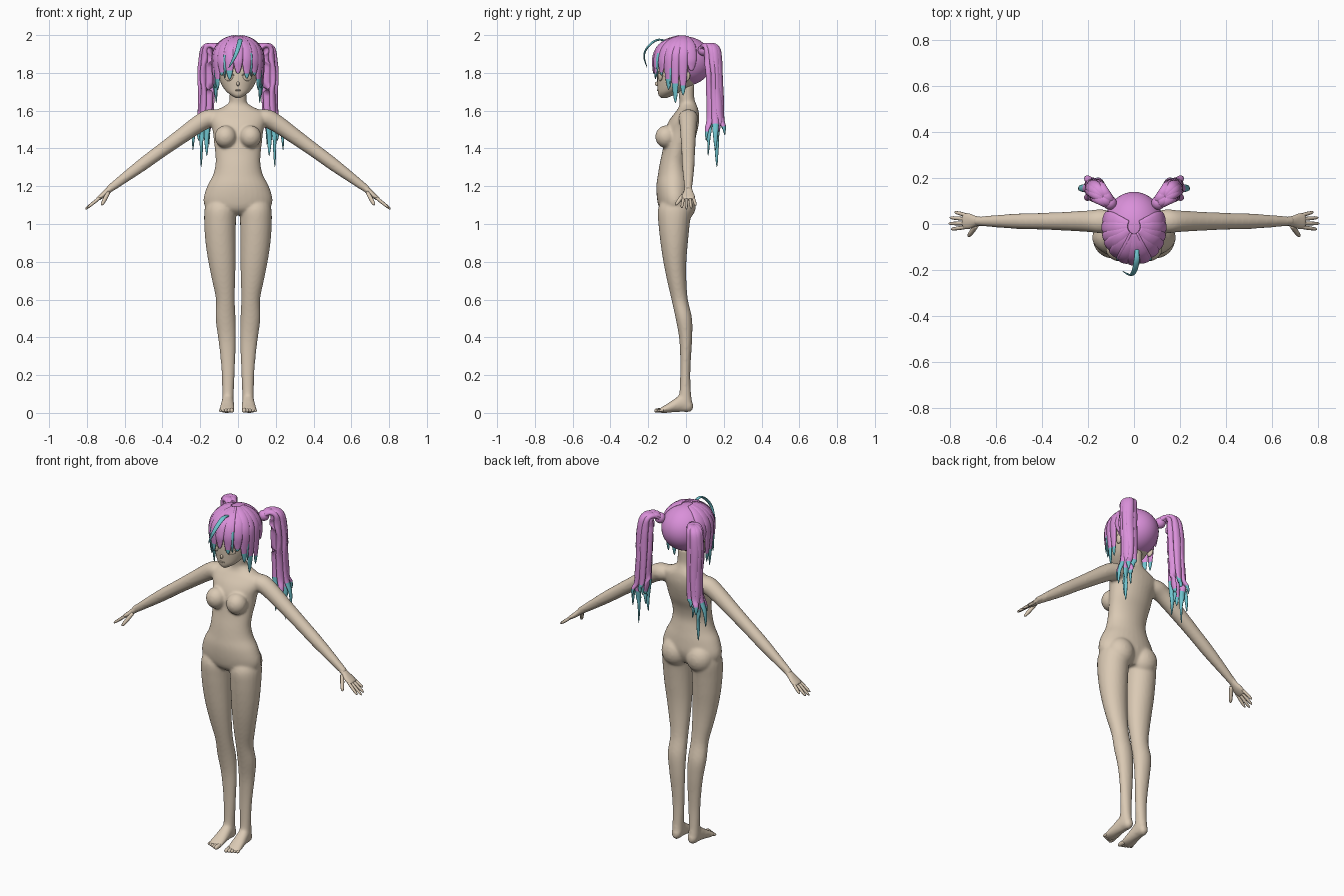
import bpy, bmesh, math
from mathutils import Vector, Matrix

if "Cube" in bpy.data.objects:
    bpy.data.objects.remove(bpy.data.objects["Cube"])


def material(name, rgb):
    m = bpy.data.materials.new(name)
    m.diffuse_color = (*rgb, 1)
    m.use_nodes = True
    m.node_tree.nodes["Principled BSDF"].inputs["Base Color"].default_value = m.diffuse_color
    return m


SKIN = material("skin beige", (0.70, 0.585, 0.455))
PINK = material("hair pink", (0.70, 0.28, 0.70))
TEAL = material("hair teal", (0.16, 0.55, 0.62))


def finish(name, bm, mats):
    bmesh.ops.recalc_face_normals(bm, faces=bm.faces[:])
    for f in bm.faces:
        f.smooth = True
    me = bpy.data.meshes.new(name)
    bm.to_mesh(me)
    bm.free()
    for m in mats:
        me.materials.append(m)
    ob = bpy.data.objects.new(name, me)
    bpy.context.collection.objects.link(ob)
    return ob


def spline(keys, steps):
    """Smooth interpolation through tuples of any length."""
    out, n = [], len(keys)
    for i in range(n - 1):
        a, b, c, d = keys[max(i - 1, 0)], keys[i], keys[i + 1], keys[min(i + 2, n - 1)]
        for j in range(steps):
            t = j / steps
            out.append(tuple(0.5 * (2 * q + (r - p) * t + (2 * p - 5 * q + 4 * r - s) * t * t
                                    + (3 * q - p - 3 * r + s) * t ** 3)
                             for p, q, r, s in zip(a, b, c, d)))
    return out + [tuple(keys[-1])]


def loft(bm, rings, n=20, steps=4):
    """Rings are (centre xyz, half-axis u xyz, half-axis v xyz)."""
    loops, faces = [], []
    for k in spline(rings, steps):
        c, u, v = Vector(k[:3]), Vector(k[3:6]), Vector(k[6:9])
        loops.append([bm.verts.new(c + u * math.cos(2 * math.pi * i / n) + v * math.sin(2 * math.pi * i / n))
                      for i in range(n)])
    for a, b in zip(loops, loops[1:]):
        for i in range(n):
            j = (i + 1) % n
            faces.append(bm.faces.new((a[i], a[j], b[j], b[i])))
    faces += [bm.faces.new(loops[0]), bm.faces.new(loops[-1])]
    return faces


def upright(rows, s=1):
    """Rows are z, centre x, half width, front y, back y."""
    return [(s * x, (f + b) / 2, z, w, 0, 0, 0, (b - f) / 2, 0) for z, x, w, f, b in rows]


def ball(bm, c, r, rot=0, seg=20):
    m = Matrix.Translation(c) @ Matrix.Rotation(rot, 4, 'Z') @ Matrix.Diagonal((*r, 1))
    bmesh.ops.create_uvsphere(bm, u_segments=seg, v_segments=seg // 2 + 2, radius=1, matrix=m)


def digit(bm, a, b, r):
    """Rounded finger or toe from a to b."""
    a, b = Vector(a), Vector(b)
    t = (b - a).normalized()
    u = t.cross(Vector((0, 0, 1))).normalized()
    v = t.cross(u)
    loft(bm, [(*a.lerp(b, k), *(u * r * q), *(v * r * q))
              for k, q in ((0, .9), (.4, 1), (.8, .85), (.95, .55), (1, .1))], 8, 2)


# Body: torso, legs, feet and arms fused into one smooth skin
bm = bmesh.new()
loft(bm, upright([
    (1.05, 0, .10, -.11, 0), (1.08, 0, .165, -.14, .02), (1.13, 0, .183, -.153, .035), (1.20, 0, .163, -.157, .03),
    (1.26, 0, .132, -.149, .02), (1.32, 0, .119, -.139, .012), (1.38, 0, .121, -.126, .022),
    (1.44, 0, .128, -.117, .045), (1.50, 0, .135, -.11, .062), (1.55, 0, .15, -.088, .07),
    (1.59, 0, .145, -.058, .068), (1.615, 0, .09, -.04, .062), (1.64, 0, .05, -.034, .052),
    (1.67, 0, .045, -.037, .044), (1.74, 0, .044, -.045, .045)]), 32)
for s in (-1, 1):
    ball(bm, (s * .066, -.105, 1.462), (.058, .058, .06))
    ball(bm, (s * .08, -.02, 1.10), (.08, .073, .085))
    loft(bm, upright([
        (1.14, .088, .07, -.12, .02), (1.08, .093, .084, -.148, .03), (1.0, .095, .084, -.146, .02),
        (.9, .092, .080, -.135, .01), (.8, .085, .072, -.12, .002), (.7, .076, .061, -.1, .002),
        (.6, .067, .050, -.077, .01), (.5, .066, .053, -.055, .032), (.4, .059, .047, -.037, .033),
        (.3, .054, .040, -.031, .027), (.2, .052, .034, -.031, .023), (.1, .053, .031, -.036, .027),
        (.05, .053, .031, -.05, .034), (.02, .053, .026, -.05, .03)], s), 24)
    # foot: y, half width, bottom, top
    loft(bm, [(s * (.053 - .05 * y), y, (lo + hi) / 2, w, 0, 0, 0, 0, (hi - lo) / 2) for y, w, lo, hi in (
        (.037, .012, .02, .05), (.02, .027, .005, .075), (-.02, .032, .005, .1), (-.06, .036, .004, .075),
        (-.10, .040, 0, .048), (-.13, .040, 0, .03), (-.145, .03, .003, .02))], 20)
    # arm: x, z, radius
    loft(bm, [(s * x, .012, z, s * .59 * r, 0, .81 * r, 0, r, 0) for x, z, r in (
        (.09, 1.575, .04), (.14, 1.562, .052), (.20, 1.535, .047), (.32, 1.45, .040), (.42, 1.378, .036),
        (.50, 1.319, .034), (.60, 1.245, .027), (.67, 1.193, .021), (.69, 1.178, .02))], 20)
body = finish("body", bm, [SKIN])
rm = body.modifiers.new("fuse", 'REMESH')
rm.mode, rm.voxel_size, rm.use_smooth_shade = 'VOXEL', .007, True
sm = body.modifiers.new("soften", 'SMOOTH')
sm.factor, sm.iterations = .5, 8
bpy.context.view_layer.objects.active = body
body.select_set(True)
for m in ("fuse", "soften"):
    bpy.ops.object.modifier_apply(modifier=m)

# Hands and toes
for s, side in ((-1, "left"), (1, "right")):
    bm = bmesh.new()
    loft(bm, [(s * x, y, z, s * .59 * t, 0, .81 * t, 0, w, 0) for x, y, z, w, t in (
        (.665, .012, 1.197, .019, .018), (.69, .012, 1.175, .023, .016), (.715, .012, 1.153, .033, .014),
        (.738, .013, 1.136, .034, .011), (.745, .013, 1.131, .028, .007))], 16)
    for y0, y1, x, z in ((.038, .052, .782, 1.098), (.021, .028, .803, 1.083),
                         (.003, .002, .808, 1.078), (-.013, -.023, .797, 1.086)):
        digit(bm, (s * .728, y0, 1.142), (s * x, y1, z), .0085)
    digit(bm, (s * .685, -.005, 1.168), (s * .722, -.055, 1.10), .011)
    finish(side + "_hand", bm, [SKIN])
    bm = bmesh.new()
    for i in range(5):
        x, r = .033 + .0145 * i, .0125 - .0012 * i
        digit(bm, (s * x, -.12, .015), (s * (x + .001 * i), -.168 + .006 * i, .011), r)
    finish(side + "_toes", bm, [SKIN])

# Head with pointed chin, nose, mouth, eyes and ears
bm = bmesh.new()
loft(bm, upright([
    (1.668, 0, .012, -.132, -.10), (1.68, 0, .034, -.144, -.07), (1.70, 0, .060, -.149, -.03),
    (1.73, 0, .083, -.151, .03), (1.77, 0, .100, -.153, .075), (1.81, 0, .109, -.152, .095),
    (1.86, 0, .112, -.146, .105), (1.91, 0, .103, -.13, .095), (1.95, 0, .076, -.095, .07),
    (1.975, 0, .03, -.05, .03)]), 32)
ball(bm, (0, -.150, 1.742), (.008, .015, .012))
ball(bm, (0, -.148, 1.708), (.016, .006, .004))
for s in (-1, 1):
    ball(bm, (s * .108, .002, 1.785), (.012, .02, .03), s * -.3)
finish("head", bm, [SKIN])
for s, side in ((-1, "left"), (1, "right")):
    bm = bmesh.new()
    ball(bm, (s * .05, -.137, 1.778), (.026, .007, .021), s * .42)
    loft(bm, [(s * x, y, z, 0, .004, 0, 0, 0, .004) for x, y, z in (
        (.022, -.151, 1.786), (.035, -.149, 1.800), (.055, -.142, 1.802), (.078, -.125, 1.785))], 8)
    finish(side + "_eye", bm, [SKIN])


# Hair cap, open over the face
bm = bmesh.new()
ball(bm, (0, -.008, 1.862), (.131, .148, .131), 0, 48)
gone = [f for f in bm.faces if (c := f.calc_center_median()).z < 1.85 and c.y < .015]
bmesh.ops.delete(bm, geom=gone, context='FACES')
cap = finish("hair_cap", bm, [PINK])


def lock(bm, path, width, thick, centre, teal_z, root=.5):
    """Tapered strand facing away from the centre, teal below teal_z."""
    pts = [Vector(p) for p in spline(path, 6)]
    rings, last = [], len(pts) - 1
    for i, p in enumerate(pts):
        t = i / last
        tan = (pts[min(i + 1, last)] - pts[max(i - 1, 0)]).normalized()
        out = p - Vector((centre[0], centre[1], min(centre[2], p.z)))
        side = tan.cross(out).normalized()
        out = side.cross(tan)
        k = min(1, root + 1.6 * t) * max(0, 1 - t ** 3.5) ** .8 + .02
        rings.append((*p, *(side * width * k), *(out * thick * k)))
    for f in loft(bm, rings, 12, 1):
        f.material_index = int(f.calc_center_median().z < teal_z)


def over_head(az, drop, s=1.0, pull=.0):
    """Path from the crown down the head at an azimuth (0 is front)."""
    a = math.radians(az)
    path = [(.128 * s * math.sin(a) * math.cos(e), -.01 - .158 * s * math.cos(a) * math.cos(e),
             1.862 + .130 * s * math.sin(e)) for e in map(math.radians, (78, 55, 30, 5))]
    for k in (.55, 1):
        q = s - pull * k
        path.append((.128 * q * math.sin(a), -.01 - .158 * q * math.cos(a), 1.87 - drop * k))
    return path


HEAD = (0, -.01, 1.86)
# Fringe and face-framing locks: azimuth, drop, half width, teal height
bm = bmesh.new()
for az, drop, w, tz in ((0, .075, .030, 1.80), (-20, .105, .030, 1.81), (21, .10, .030, 1.80),
                        (-41, .085, .032, 1.80), (42, .085, .032, 1.80)):
    lock(bm, over_head(az, drop, 1.02), w, .011, HEAD, tz)
for s in (-1, 1):
    lock(bm, over_head(s * 58, .16, 1.03, .05), .032, .013, HEAD, 1.77)
    lock(bm, over_head(s * 72, .23, 1.02, .08), .030, .014, HEAD, 1.75)
    lock(bm, over_head(s * 88, .19, 1.03, .05), .030, .012, HEAD, 1.74)
    lock(bm, over_head(s * 104, .06, 1.02), .032, .010, HEAD, 0)
finish("fringe", bm, [PINK, TEAL])

# Teal streaks in the fringe and the curved strand above it
bm = bmesh.new()
for az, drop in ((-31, .10), (31, .09), (-64, .15), (64, .15)):
    lock(bm, over_head(az, drop, 1.05), .010, .008, HEAD, 1.90)
lock(bm, [(.012, -.09, 1.965), (.012, -.15, 1.975), (.003, -.20, 1.94), (-.015, -.222, 1.89), (-.05, -.205, 1.825)],
     .013, .006, HEAD, 3)
finish("teal_strands", bm, [PINK, TEAL])

# Twin ponytails: offset angle, tip height, spread
for s, side in ((-1, "left"), (1, "right")):
    bm = bmesh.new()
    for ang, tip, spread in ((0, 1.39, 2.1), (60, 1.47, 1.9), (120, 1.50, 1.5), (180, 1.42, 1.2),
                             (240, 1.36, 1.5), (300, 1.44, 1.9), (30, 1.30, .5)):
        dx, dy = .026 * math.cos(math.radians(ang)), .030 * math.sin(math.radians(ang))
        path = [(x + dx * k, y + dy * k, z) for x, y, z, k in (
            (.095, .085, 1.915, .35), (.13, .115, 1.945, .6), (.158, .14, 1.925, .8), (.166, .148, 1.85, 1),
            (.168, .155, 1.70, 1), (.174, .156, 1.56, 1.15), (.184, .156, (1.56 + tip) / 2, spread * .9),
            (.184, .156, tip, spread))]
        lock(bm, [(s * x, y, z) for x, y, z in path], .026, .017,
             (s * .165, .148, 1.0), 1.53 + .04 * math.sin(ang), .55)
    ball(bm, (s * .105, .092, 1.92), (.03, .03, .03))
    finish(side + "_ponytail", bm, [PINK, TEAL])
